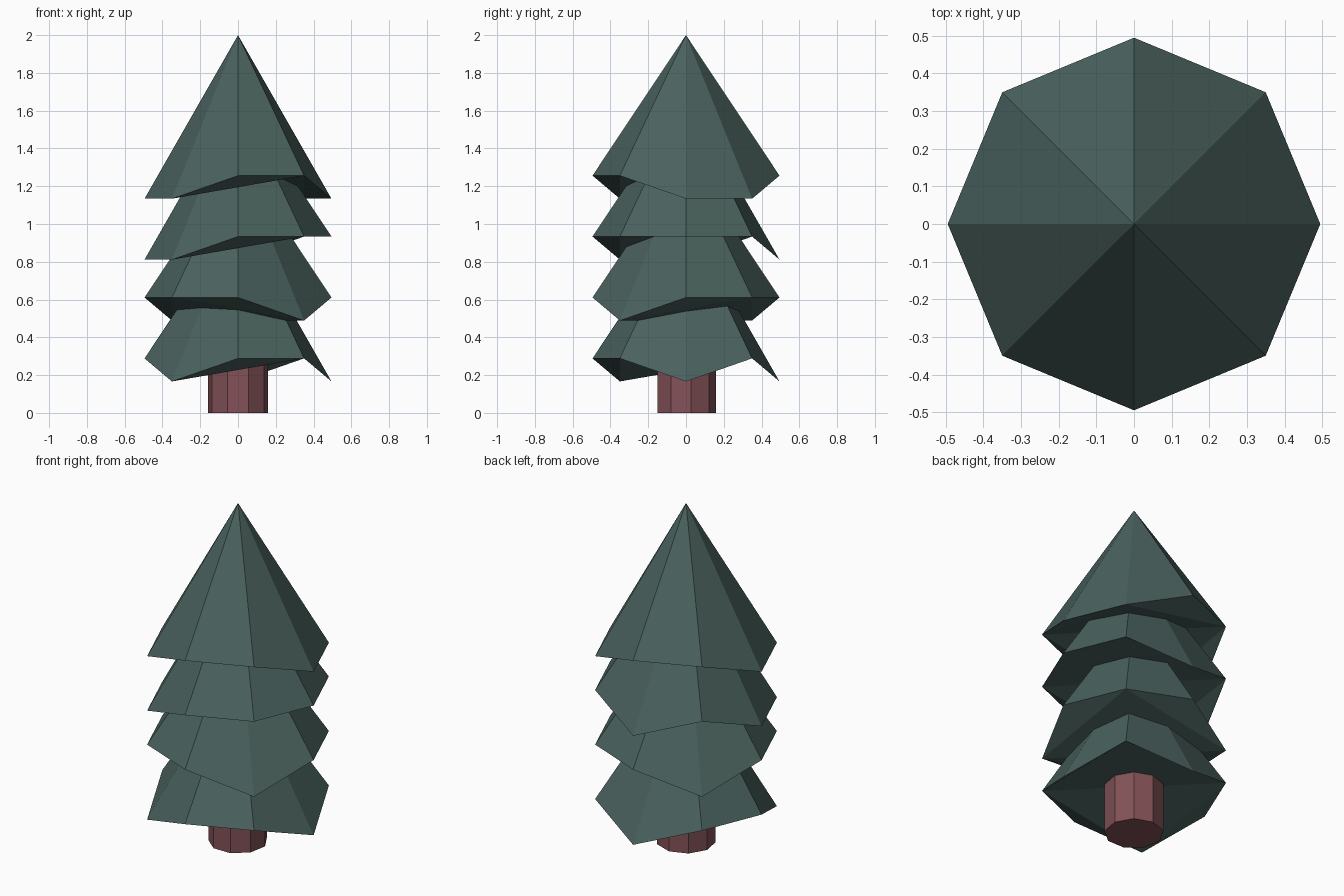
import bpy, bmesh, math

if "Cube" in bpy.data.objects:
    bpy.data.objects.remove(bpy.data.objects["Cube"])

RIM_R = 0.495      # radius of every foliage tier
STEP = 0.3225      # vertical spacing of the tiers
SIDES = 8


def make_material(name, color):
    mat = bpy.data.materials.new(name)
    mat.diffuse_color = (*color, 1.0)
    mat.use_nodes = True
    mat.node_tree.nodes["Principled BSDF"].inputs["Base Color"].default_value = mat.diffuse_color
    return mat


def make_object(name, bm, mat):
    bmesh.ops.recalc_face_normals(bm, faces=bm.faces[:])
    mesh = bpy.data.meshes.new(name)
    bm.to_mesh(mesh)
    bm.free()
    mesh.materials.append(mat)
    obj = bpy.data.objects.new(name, mesh)
    bpy.context.collection.objects.link(obj)
    return obj


def foliage_tier(name, apex_z, low, mat):
    """Eight-sided cone whose rim corners sit at one of two heights."""
    bm = bmesh.new()
    apex = bm.verts.new((0, 0, apex_z))
    rim = []
    for i in range(SIDES):
        a = math.radians(45 * i)
        drop = 0.866 if 45 * i in low else 0.744
        rim.append(bm.verts.new((RIM_R * math.cos(a), RIM_R * math.sin(a), apex_z - drop)))
    # sloping sides
    for i in range(SIDES):
        bm.faces.new((apex, rim[i], rim[(i + 1) % SIDES]))
    # folded underside: four corner triangles and two middle ones
    for i in range(0, SIDES, 2):
        bm.faces.new((rim[i - 1], rim[i], rim[i + 1]))
    bm.faces.new((rim[3], rim[7], rim[1]))
    bm.faces.new((rim[3], rim[5], rim[7]))
    return make_object(name, bm, mat)


green = make_material("dark_pine_green", (0.068, 0.122, 0.112))
brown = make_material("reddish_bark", (0.225, 0.083, 0.095))

# Foliage, top to bottom: directions (degrees) of the low rim corners
low_corners = [
    (0, 45, 180, 225),
    (90, 180, 225),
    (135, 315),
    (0, 90, 225),
]
for n, low in enumerate(low_corners):
    foliage_tier(f"foliage_tier_{n + 1}", 2.0 - STEP * n, low, green)

# Trunk: nine-sided post with a flat side to the front
bm = bmesh.new()
ring = [bm.verts.new((0.16 * math.cos(math.radians(90 + 40 * i)),
                      0.16 * math.sin(math.radians(90 + 40 * i)), 0)) for i in range(9)]
base = bm.faces.new(ring)
top = bmesh.ops.extrude_face_region(bm, geom=[base], use_keep_orig=True)
bmesh.ops.translate(bm, vec=(0, 0, 0.4),
                    verts=[v for v in top["geom"] if isinstance(v, bmesh.types.BMVert)])
make_object("trunk", bm, brown)
